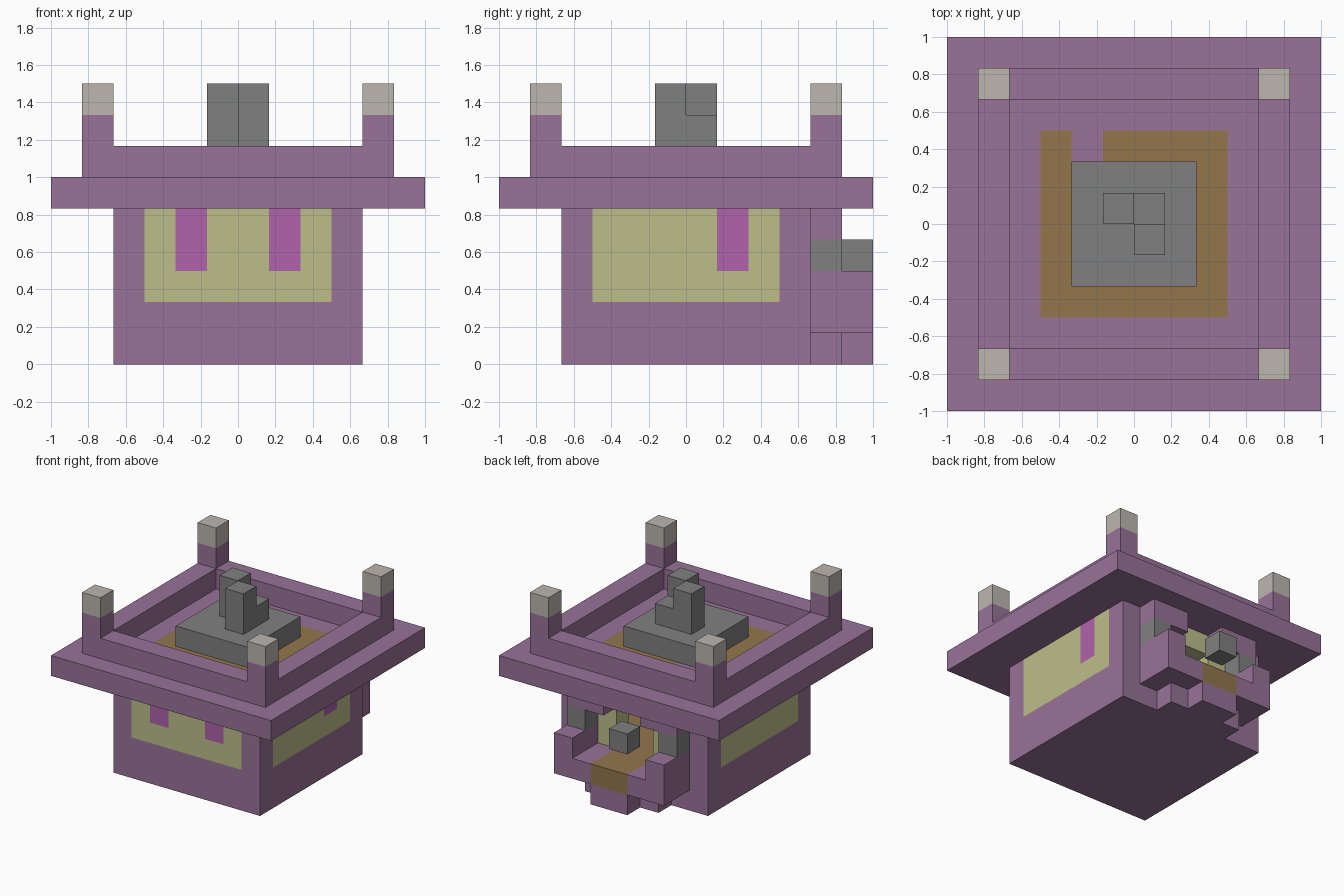
import bpy, bmesh
from mathutils import Vector

cube = bpy.data.objects.get("Cube")
if cube:
    bpy.data.objects.remove(cube, do_unlink=True)

U = 1 / 6  # size of one building block


def linear(c):
    c /= 255
    return c / 12.92 if c <= 0.04045 else ((c + 0.055) / 1.055) ** 2.4


def material(name, *rgb):
    m = bpy.data.materials.new(name)
    m.use_nodes = True
    col = tuple(linear(c) for c in rgb) + (1.0,)
    m.diffuse_color = col
    bsdf = next(n for n in m.node_tree.nodes if n.type == 'BSDF_PRINCIPLED')
    bsdf.inputs["Base Color"].default_value = col
    bsdf.inputs["Roughness"].default_value = 0.9
    return m


PURPLE = material("purple_block", 152, 115, 152)
YELLOW = material("pale_yellow", 188, 190, 138)
MAGENTA = material("magenta_banner", 177, 98, 172)
GRAY = material("gray_stone", 128, 128, 128)
BEIGE = material("beige_cap", 188, 182, 175)
BROWN = material("brown_wood", 147, 118, 77)

cells = {}  # block position -> (part name, material)


def fill(part, mat, x, y, z, mirror=False):
    """Fill the ranges with blocks; mirror repeats them across x = 0."""
    for i in range(*x):
        for j in range(*y):
            for k in range(*z):
                cells[i, j, k] = (part, mat)
                if mirror:
                    cells[-1 - i, j, k] = (part, mat)


def clear(x, y, z):
    for i in range(*x):
        for j in range(*y):
            for k in range(*z):
                cells.pop((i, j, k), None)


# Base, and the hollow room with a wooden floor
fill("base", PURPLE, (-4, 4), (-4, 4), (0, 2))
fill("room_floor", BROWN, (-3, 3), (-3, 3), (1, 2))
fill("walls", PURPLE, (-4, 4), (-4, 4), (2, 5))
fill("walls", YELLOW, (-3, 3), (-4, 4), (2, 5))
fill("walls", YELLOW, (-4, 4), (-3, 3), (2, 5))
clear((-3, 3), (-3, 3), (2, 5))

# Hanging banners in the front wall and the left wall
fill("front_banners", MAGENTA, (1, 2), (-4, -3), (3, 5), mirror=True)
fill("side_banner", MAGENTA, (3, 4), (1, 2), (3, 5))

# Doorway at the back
clear((-1, 1), (3, 4), (2, 4))

# Porch with side pillars, brackets, railing posts and stepped supports
fill("porch_floor", PURPLE, (-3, 3), (4, 6), (1, 2))
fill("porch_path", BROWN, (-1, 1), (3, 6), (1, 2))
fill("porch_pillars", PURPLE, (2, 3), (4, 5), (2, 5), mirror=True)
fill("porch_pillars", GRAY, (2, 3), (4, 5), (3, 4), mirror=True)
fill("porch_brackets", PURPLE, (1, 2), (4, 5), (4, 5), mirror=True)
fill("railing_posts", PURPLE, (2, 3), (5, 6), (2, 3), mirror=True)
fill("porch_support", PURPLE, (-2, 2), (4, 5), (0, 1))
fill("porch_support", PURPLE, (-1, 1), (5, 6), (0, 1))
fill("porch_lantern", GRAY, (-1, 0), (5, 6), (3, 4))

# Roof slab with a wooden deck, and the parapet around it
fill("roof_slab", PURPLE, (-6, 6), (-6, 6), (5, 6))
fill("roof_deck", BROWN, (-3, 3), (-3, 3), (5, 6))
fill("roof_slab", PURPLE, (-2, -1), (2, 3), (5, 6))
fill("parapet", PURPLE, (-5, 5), (-5, 5), (6, 7))
clear((-4, 4), (-4, 4), (6, 7))

# Corner posts with pale caps
for y in (-5, 4):
    fill("corner_posts", PURPLE, (4, 5), (y, y + 1), (7, 8), mirror=True)
    fill("corner_caps", BEIGE, (4, 5), (y, y + 1), (8, 9), mirror=True)

# Stone plinth and its broken chimney
fill("roof_plinth", GRAY, (-2, 2), (-2, 2), (6, 7))
fill("chimney", GRAY, (-1, 0), (0, 1), (7, 9))
fill("chimney", GRAY, (0, 1), (-1, 0), (7, 9))
fill("chimney", GRAY, (0, 1), (0, 1), (7, 8))


def build(part):
    """Turn the exposed block sides of a part into one clean mesh."""
    bm = bmesh.new()
    mats = []
    for pos, (name, mat) in cells.items():
        if name != part:
            continue
        if mat not in mats:
            mats.append(mat)
        for axis in range(3):
            for side in (0, 1):
                near = list(pos)
                near[axis] += 2 * side - 1
                if tuple(near) in cells:
                    continue
                start = Vector(pos)
                start[axis] += side
                a, b = Vector((0, 0, 0)), Vector((0, 0, 0))
                a[(axis + 1) % 3] = b[(axis + 2) % 3] = 1
                ring = [start, start + a, start + a + b, start + b]
                if not side:
                    ring.reverse()
                face = bm.faces.new([bm.verts.new(p * U) for p in ring])
                face.material_index = mats.index(mat)
    bmesh.ops.remove_doubles(bm, verts=bm.verts, dist=U / 100)
    bmesh.ops.dissolve_limit(bm, angle_limit=0.01, verts=bm.verts,
                             edges=bm.edges, delimit={'MATERIAL'})
    mesh = bpy.data.meshes.new(part)
    bm.to_mesh(mesh)
    bm.free()
    for m in mats:
        mesh.materials.append(m)
    bpy.context.collection.objects.link(bpy.data.objects.new(part, mesh))


for part in sorted({name for name, mat in cells.values()}):
    build(part)
